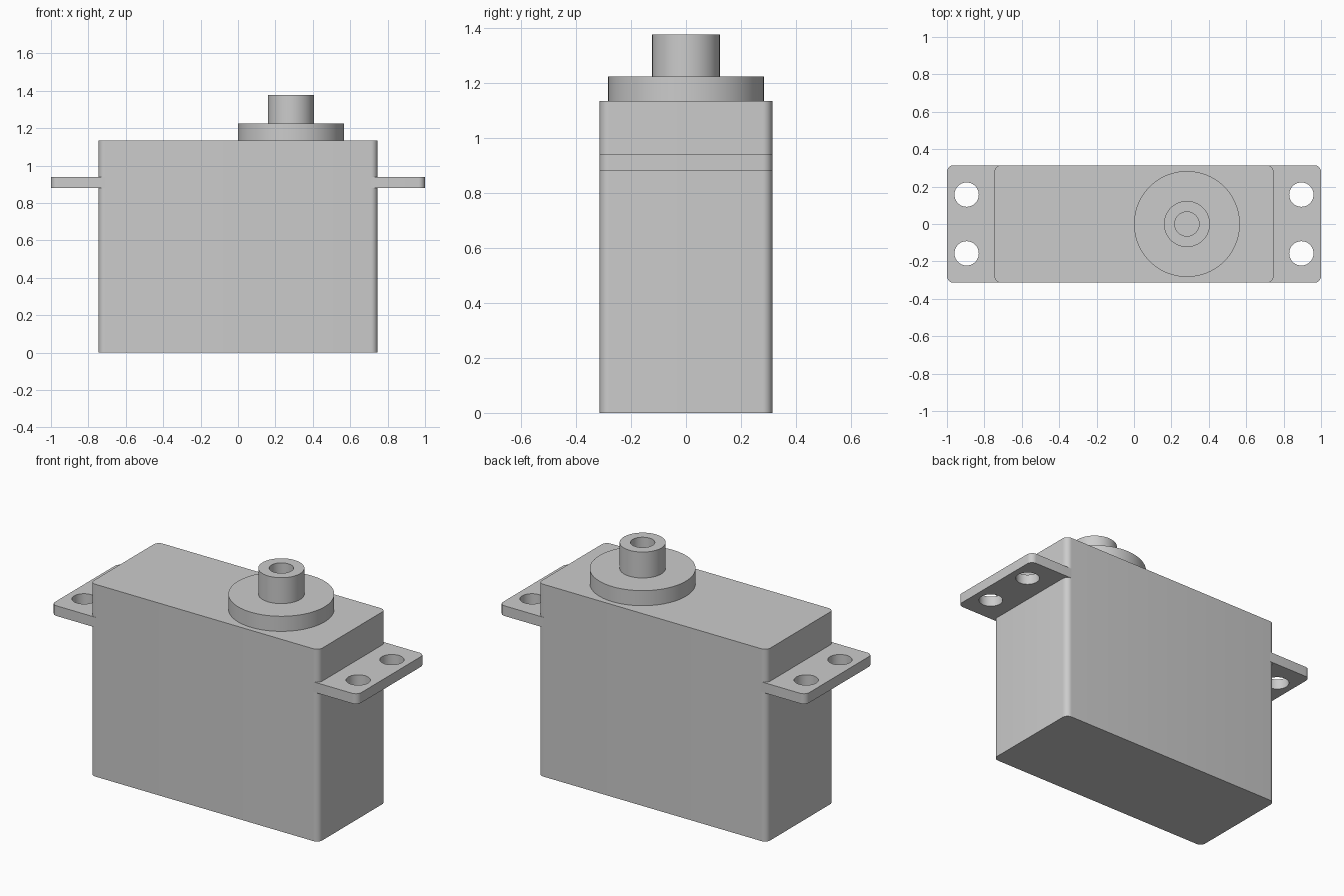
import bpy, bmesh, math
from mathutils import Matrix

if "Cube" in bpy.data.objects:
    bpy.data.objects.remove(bpy.data.objects["Cube"], do_unlink=True)

grey = bpy.data.materials.new("plain grey")
grey.use_nodes = True
COLOUR = (0.6, 0.6, 0.6, 1)
grey.diffuse_color = COLOUR
grey.node_tree.nodes["Principled BSDF"].inputs["Base Color"].default_value = COLOUR


def finish(name, bm):
    bmesh.ops.recalc_face_normals(bm, faces=bm.faces)
    mesh = bpy.data.meshes.new(name)
    bm.to_mesh(mesh)
    bm.free()
    mesh.materials.append(grey)
    obj = bpy.data.objects.new(name, mesh)
    bpy.context.collection.objects.link(obj)
    return obj


def smooth(obj):
    bpy.ops.object.select_all(action="DESELECT")
    obj.select_set(True)
    bpy.context.view_layer.objects.active = obj
    bpy.ops.object.shade_smooth_by_angle(angle=math.radians(30))


def rounded_box(name, x0, x1, half_y, z0, z1, radius, round_inner=True):
    """Box whose upright edges are rounded; optionally only those at x1."""
    bm = bmesh.new()
    bmesh.ops.create_cube(bm, size=1)
    for v in bm.verts:
        v.co.x = x1 if v.co.x > 0 else x0
        v.co.y *= 2 * half_y
        v.co.z = z1 if v.co.z > 0 else z0
    upright = [e for e in bm.edges
               if abs(e.verts[0].co.z - e.verts[1].co.z) > 0.01
               and (round_inner or e.verts[0].co.x == e.verts[1].co.x
                    and abs(e.verts[0].co.x - x1) < 0.001)]
    bmesh.ops.bevel(bm, geom=upright, offset=radius, segments=8,
                    profile=0.5, affect="EDGES")
    return finish(name, bm)


def lathe(name, profile, centre_x, steps=96):
    """Spin (radius, height) points about an upright axis."""
    bm = bmesh.new()
    verts = [bm.verts.new((r, 0, z)) for r, z in profile]
    edges = [bm.edges.new(pair) for pair in zip(verts, verts[1:])]
    bmesh.ops.spin(bm, geom=verts + edges, cent=(0, 0, 0), axis=(0, 0, 1),
                   angle=math.tau, steps=steps)
    bmesh.ops.remove_doubles(bm, verts=bm.verts, dist=0.0005)
    bmesh.ops.translate(bm, verts=bm.verts, vec=(centre_x, 0, 0))
    obj = finish(name, bm)
    smooth(obj)
    return obj


# Case with rounded upright edges
BODY_X, HALF_Y, BODY_TOP, CORNER = 0.746, 0.314, 1.135, 0.035
smooth(rounded_box("case", -BODY_X, BODY_X, HALF_Y, 0, BODY_TOP, CORNER))

# Mounting tabs with two screw holes each
for side, name in ((1, "left_mounting_tab"), (-1, "right_mounting_tab")):
    tab = rounded_box(name, BODY_X - CORNER, 1, HALF_Y, 0.88, 0.94, CORNER, False)
    bm = bmesh.new()
    for y in (-0.157, 0.157):
        bmesh.ops.create_cone(bm, cap_ends=True, segments=48, radius1=0.065,
                              radius2=0.065, depth=0.3,
                              matrix=Matrix.Translation((0.895, y, 0.91)))
    cutter = finish("screw_hole_cutter", bm)
    cutter.hide_render = True
    cut = tab.modifiers.new("screw holes", "BOOLEAN")
    cut.operation, cut.solver, cut.object = "DIFFERENCE", "EXACT", cutter
    bpy.context.view_layer.objects.active = tab
    bpy.ops.object.modifier_apply(modifier=cut.name)
    bpy.data.objects.remove(cutter, do_unlink=True)
    if side < 0:
        tab.data.transform(Matrix.Rotation(math.pi, 4, "Z"))
    smooth(tab)

# Round gear cover and hollow output shaft
COVER_TOP, SHAFT_TOP, AXIS_X = 1.224, 1.377, 0.283
lathe("gear_cover", [(0.283, BODY_TOP), (0.283, COVER_TOP), (0.123, COVER_TOP)], AXIS_X)
lathe("output_shaft", [(0.123, COVER_TOP), (0.123, SHAFT_TOP), (0.065, SHAFT_TOP),
                       (0.065, COVER_TOP), (0, COVER_TOP)], AXIS_X)
